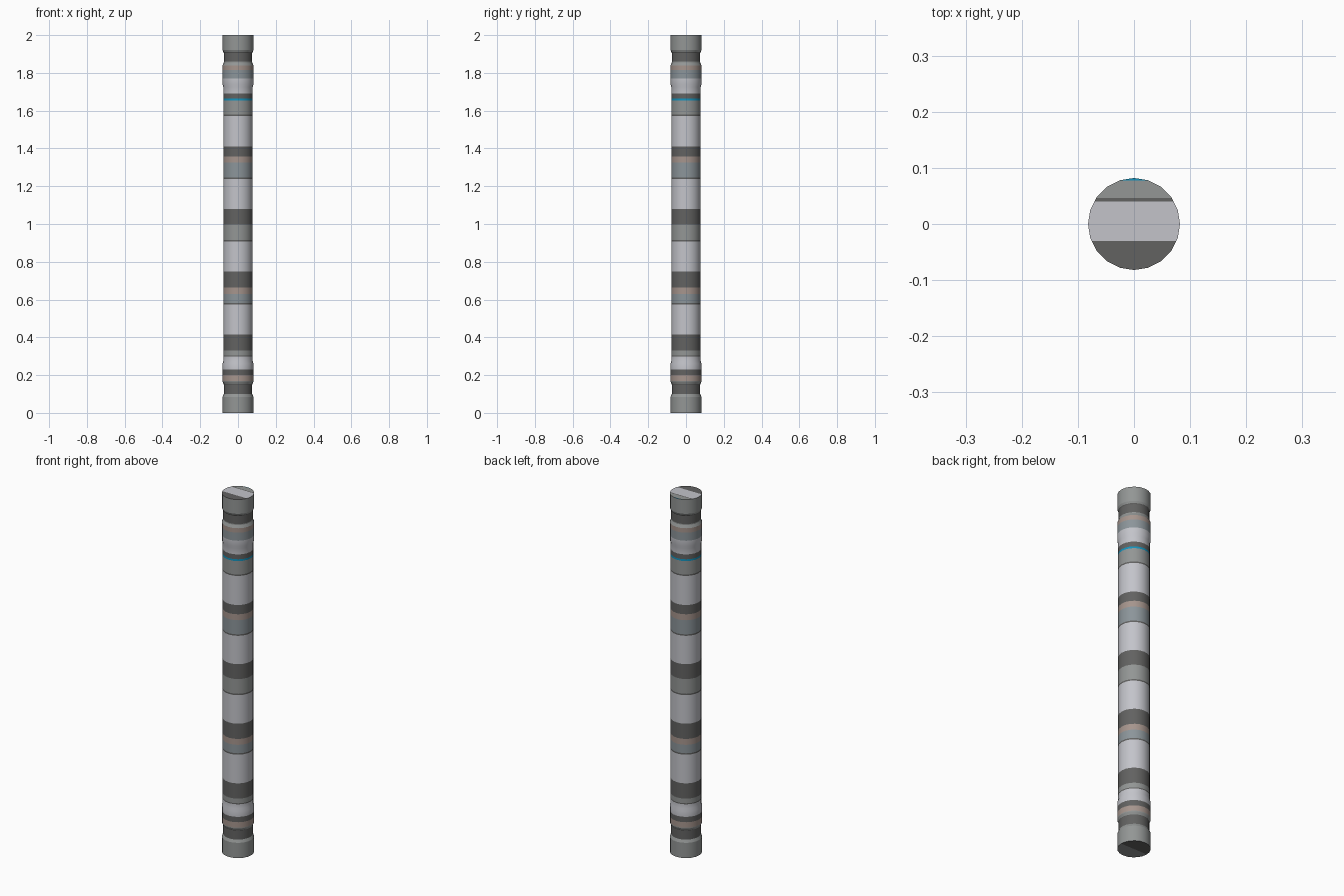
import bpy, bmesh, math

if "Cube" in bpy.data.objects:
    bpy.data.objects.remove(bpy.data.objects["Cube"])

SIDES = 20


def srgb(r, g, b):
    lin = lambda c: c / 12.92 if c <= 0.04045 else ((c + 0.055) / 1.055) ** 2.4
    return (lin(r / 255), lin(g / 255), lin(b / 255), 1)


COLOURS = {
    "light_grey": srgb(195, 196, 202),
    "dark_grey": srgb(98, 98, 97),
    "mid_grey": srgb(147, 150, 149),
    "blue_grey": srgb(140, 149, 154),
    "dusty_tan": srgb(166, 149, 141),
    "bright_blue": srgb(20, 148, 190),
}
NAMES = list(COLOURS)
MATS = []
for name, col in COLOURS.items():
    m = bpy.data.materials.new(name)
    m.diffuse_color = col
    m.use_nodes = True
    m.node_tree.nodes["Principled BSDF"].inputs["Base Color"].default_value = m.diffuse_color
    MATS.append(m)
LIGHT, DARK, MID, BLUEGREY, TAN, BLUE = range(6)

# Pole outline (height, radius): end caps, necks, collars, long shaft
PROFILE = [(0, .082), (.085, .082), (.10, .075), (.15, .075), (.165, .082),
           (.26, .082), (.275, .078), (1.725, .078), (1.74, .082),
           (1.84, .082), (1.855, .075), (1.905, .075), (1.92, .082), (2, .082)]

# Painted rings: (upper height, colour), going up
BANDS = [(.10, MID), (.152, DARK), (.17, MID), (.20, TAN), (.23, DARK),
         (.298, LIGHT), (.304, DARK), (.33, MID), (.415, DARK),
         (.575, LIGHT), (.583, DARK), (.63, BLUEGREY), (.663, TAN), (.748, DARK),
         (.907, LIGHT), (.915, DARK), (.997, MID), (1.08, DARK),
         (1.238, LIGHT), (1.246, DARK), (1.325, BLUEGREY), (1.358, TAN), (1.41, DARK),
         (1.572, LIGHT), (1.58, DARK), (1.655, MID), (1.665, BLUE), (1.692, DARK),
         (1.77, LIGHT), (1.815, BLUEGREY), (1.84, TAN), (1.86, MID), (1.91, DARK),
         (2.0, MID)]


def pick(bands, v):
    return next((c for top, c in bands if v < top), bands[-1][1])


def radius(z):
    for (z0, r0), (z1, r1) in zip(PROFILE, PROFILE[1:]):
        if z <= z1:
            return r0 + (r1 - r0) * (z - z0) / (z1 - z0)
    return PROFILE[-1][1]


def circle(bm, z):
    r = radius(z)
    return [bm.verts.new((r * math.cos(2 * math.pi * i / SIDES),
                          r * math.sin(2 * math.pi * i / SIDES), z)) for i in range(SIDES)]


def finish(bm, name):
    me = bpy.data.meshes.new(name)
    bm.to_mesh(me)
    bm.free()
    for m in MATS:
        me.materials.append(m)
    ob = bpy.data.objects.new(name, me)
    bpy.context.collection.objects.link(ob)
    return ob


# Banded pole body
bm = bmesh.new()
heights = sorted({z for z, _ in PROFILE} | {z for z, _ in BANDS})
rings = [circle(bm, z) for z in heights]
for k in range(len(rings) - 1):
    mid = (heights[k] + heights[k + 1]) / 2
    for i in range(SIDES):
        j = (i + 1) % SIDES
        f = bm.faces.new((rings[k][i], rings[k][j], rings[k + 1][j], rings[k + 1][i]))
        f.material_index = pick(BANDS, mid)
pole = finish(bm, "banded_pole")
bpy.context.view_layer.objects.active = pole
pole.select_set(True)
bpy.ops.object.shade_smooth_by_angle(angle=math.radians(22))


# End discs, cut into straight stripes across y
def disc(name, z, bands):
    bm = bmesh.new()
    ring = circle(bm, z)
    bm.faces.new(ring if z > 1 else ring[::-1])
    for y, _ in bands[:-1]:
        bmesh.ops.bisect_plane(bm, geom=bm.verts[:] + bm.edges[:] + bm.faces[:],
                               plane_co=(0, y, 0), plane_no=(0, 1, 0))
    for f in bm.faces:
        f.material_index = pick(bands, f.calc_center_median().y)
    return finish(bm, name)


disc("top_disc", 2.0, [(-.03, DARK), (.04, LIGHT), (.046, DARK), (.0775, MID), (1, BLUE)])
disc("bottom_disc", 0.0, [(0, MID), (1, DARK)])
